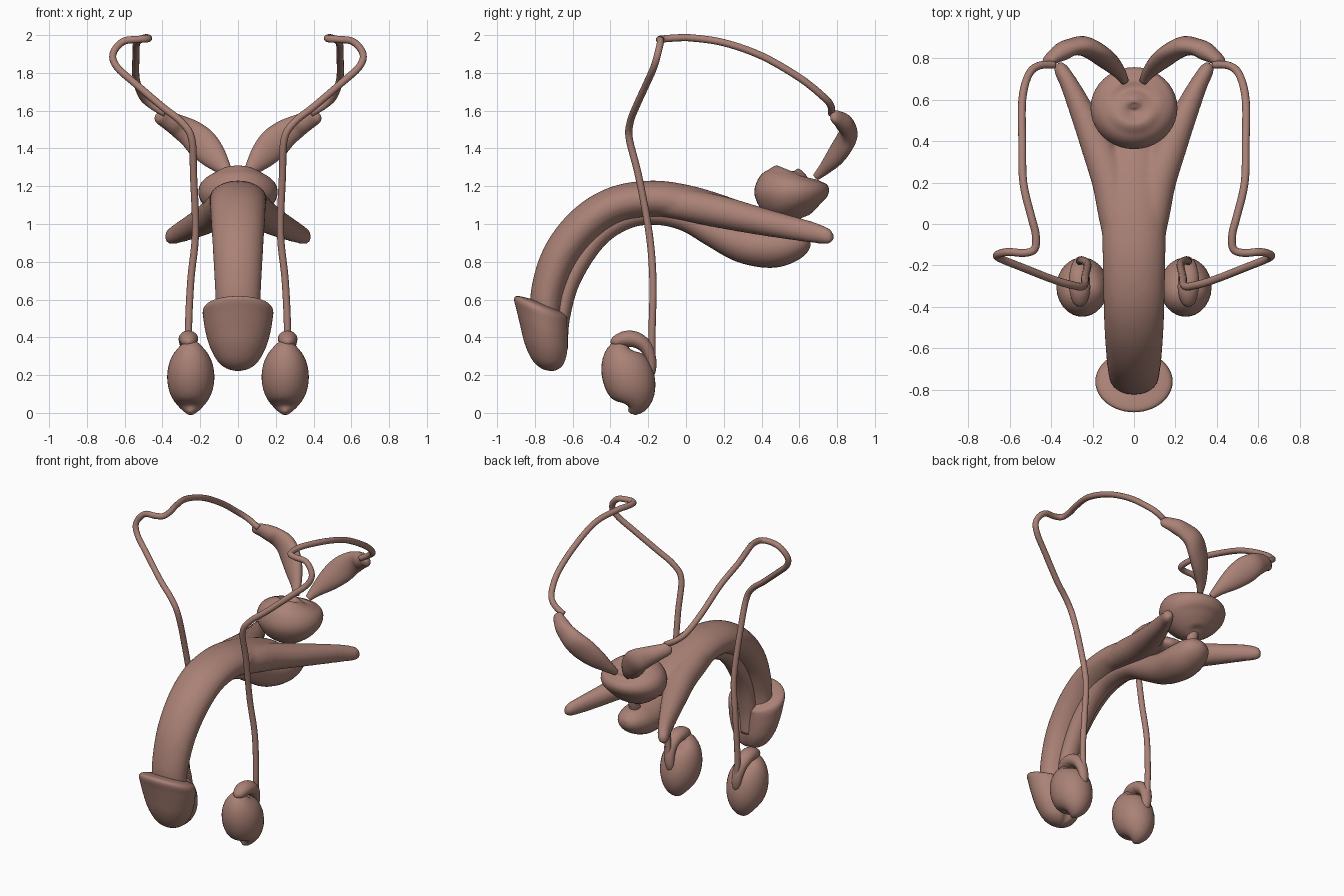
import bpy, bmesh
from math import sin, cos, pi, exp
from mathutils import Vector

mat = bpy.data.materials.new("tissue")
mat.diffuse_color = (0.40, 0.22, 0.18, 1)


def spline(rows, n):
    """Catmull-Rom through rows of equal length."""
    out = []
    for i in range(len(rows) - 1):
        p0, p1 = rows[max(i - 1, 0)], rows[i]
        p2, p3 = rows[i + 1], rows[min(i + 2, len(rows) - 1)]
        for k in range(n):
            t = k / n
            out.append([0.5 * (2 * b + (c - a) * t + (2 * a - 5 * b + 4 * c - d) * t * t
                               + (3 * b - a - 3 * c + d) * t ** 3)
                        for a, b, c, d in zip(p0, p1, p2, p3)])
    out.append(list(rows[-1]))
    return out


def skin(name, rings, mirror=False):
    bm = bmesh.new()
    vs = [[bm.verts.new(p) for p in r] for r in rings]
    n = len(vs[0])
    for a, b in zip(vs, vs[1:]):
        for j in range(n):
            bm.faces.new((a[j], a[(j + 1) % n], b[(j + 1) % n], b[j]))
    bm.faces.new(vs[0])
    bm.faces.new(vs[-1])
    bmesh.ops.recalc_face_normals(bm, faces=bm.faces)
    me = bpy.data.meshes.new(name)
    bm.to_mesh(me)
    bm.free()
    me.materials.append(mat)
    ob = bpy.data.objects.new(name, me)
    bpy.context.collection.objects.link(ob)
    for p in me.polygons:
        p.use_smooth = True
    if mirror:
        m = ob.modifiers.new("mirror", 'MIRROR')
        m.use_mirror_merge = False
    return ob


def loft(name, rows, ref=(1, 0, 0), n=6, sides=24, mirror=False):
    """rows: x, y, z, half width along ref, half depth."""
    rows = spline(rows, n)
    c = [Vector(r[:3]) for r in rows]
    u, rings = Vector(ref), []
    for i, r in enumerate(rows):
        t = (c[min(i + 1, len(c) - 1)] - c[max(i - 1, 0)]).normalized()
        u = (u - t * u.dot(t)).normalized()
        v = t.cross(u)
        a, b = max(r[3], .003), max(r[4], .003)
        rings.append([c[i] + u * a * cos(2 * pi * j / sides) + v * b * sin(2 * pi * j / sides)
                      for j in range(sides)])
    return skin(name, rings, mirror)


# shaft body and the two diverging crura, fused
shaft = loft("shaft", [(0, y, z, a, b) for y, z, a, b in [
    (-.73, .36, .10, .075), (-.74, .5, .115, .08), (-.73, .65, .122, .09), (-.66, .84, .132, .098),
    (-.53, 1.0, .142, .102), (-.37, 1.1, .148, .1), (-.18, 1.13, .152, .1), (0, 1.11, .155, .097),
    (.18, 1.075, .15, .08), (.32, 1.04, .12, .06), (.42, 1.01, .06, .03)]], sides=36)
crura = loft("crura", [
    (.07, -.15, 1.12, .06, .07), (.085, .03, 1.095, .085, .085), (.115, .2, 1.06, .088, .085),
    (.175, .37, 1.02, .08, .075), (.245, .53, .985, .062, .065), (.31, .67, .955, .045, .055),
    (.355, .75, .935, .035, .042), (.37, .775, .935, .02, .025)], mirror=True)
bpy.ops.object.select_all(action='DESELECT')
crura.select_set(True)
bpy.context.view_layer.objects.active = crura
bpy.ops.object.modifier_apply(modifier="mirror")
shaft.select_set(True)
bpy.context.view_layer.objects.active = shaft
bpy.ops.object.join()
rm = shaft.modifiers.new("fuse", 'REMESH')
rm.mode = 'VOXEL'
rm.voxel_size = .013
rm.use_smooth_shade = True
sm = shaft.modifiers.new("soften", 'SMOOTH')
sm.factor, sm.iterations = .5, 6

# spongy body on the underside, swelling into the bulb
loft("spongy_body", [(0, y, z, a, b) for y, z, a, b in [
    (-.665, .34, .05, .04), (-.66, .5, .06, .045), (-.605, .71, .062, .05), (-.47, .925, .065, .055),
    (-.31, 1.03, .065, .055), (-.15, 1.05, .068, .055), (0, 1.02, .075, .06), (.15, .955, .09, .08),
    (.3, .895, .11, .1), (.45, .875, .125, .107), (.56, .89, .11, .09), (.63, .91, .07, .055),
    (.655, .92, .01, .01)]])

# glans: slanted rings with a notch at the back
rings = []
for y, z, ax, ay, tilt in spline([
        (-.74, .57, .10, .08, -.42), (-.755, .562, .165, .135, -.42), (-.762, .54, .186, .148, -.42),
        (-.755, .49, .182, .142, -.38), (-.745, .42, .17, .132, -.3), (-.735, .34, .145, .118, -.2),
        (-.725, .27, .105, .088, -.1), (-.715, .235, .06, .05, 0), (-.71, .222, .012, .01, 0)], 5):
    ring = []
    for j in range(48):
        t = 2 * pi * j / 48
        dy = ay * sin(t) * (1 - .2 * exp(-((t - pi / 2) / .3) ** 2))
        ring.append((ax * cos(t), y + dy, z + tilt * dy))
    rings.append(ring)
skin("glans", rings)

# prostate, with the short urethra below it
loft("prostate", [(0, y, z, a, b) for y, z, a, b in [
    (.59, 1.015, .01, .01), (.585, 1.025, .07, .07), (.575, 1.06, .135, .125), (.565, 1.11, .19, .175),
    (.56, 1.17, .21, .198), (.56, 1.225, .19, .18), (.565, 1.262, .135, .13), (.57, 1.277, .07, .07),
    (.57, 1.28, .01, .01)]], sides=40)
loft("urethra", [(0, .57, 1.1, .035, .035), (0, .56, 1.0, .035, .035), (0, .52, .9, .035, .035)])

# seminal vesicles: flattened lumpy sacs
loft("seminal_vesicles", [
    (.045, .69, 1.25, .02, .02), (.075, .735, 1.295, .04, .03), (.13, .79, 1.36, .07, .042),
    (.19, .835, 1.425, .083, .045), (.245, .86, 1.475, .075, .048), (.3, .855, 1.51, .064, .042),
    (.345, .835, 1.535, .054, .045), (.385, .81, 1.555, .045, .035), (.415, .785, 1.57, .036, .026),
    (.425, .77, 1.58, .01, .01)], ref=(-.65, 0, .75), mirror=True)

# vas deferens: long looping ducts
path = [(.25, -.18, .22), (.262, -.18, .42), (.25, -.175, .7), (.225, -.195, .95), (.235, -.25, 1.25),
        (.245, -.3, 1.45), (.30, -.295, 1.54), (.40, -.265, 1.62), (.54, -.21, 1.74), (.64, -.17, 1.83),
        (.662, -.15, 1.9), (.61, -.135, 1.965), (.53, -.14, 1.977), (.48, -.12, 1.98), (.475, -.05, 1.985),
        (.495, .03, 1.985), (.535, .2, 1.96), (.54, .4, 1.89), (.54, .6, 1.775), (.51, .72, 1.68),
        (.46, .765, 1.63), (.385, .77, 1.585)]
loft("vas_deferens", [p + (.019, .019) for p in path], n=5, sides=12, mirror=True)

# testes, egg shaped
loft("testes", [(.25, -.305 + .03 * sin(pi * k / 6), .19 - .18 * cos(pi * k / 12),
                 .125 * sin(pi * k / 12), .136 * sin(pi * k / 12)) if 0 < k < 12 else
                (.25, -.305, .01 + .03 * k, .004, .004) for k in range(13)],
     n=2, sides=32, mirror=True)

# epididymis capping each testis and running down its back
loft("epididymis", [
    (.262, -.395, .365, .01, .01), (.262, -.375, .375, .035, .03), (.262, -.32, .392, .05, .042),
    (.264, -.26, .385, .05, .042), (.262, -.21, .345, .042, .035), (.256, -.185, .28, .035, .028),
    (.25, -.185, .22, .028, .024), (.25, -.195, .18, .012, .012)], mirror=True)
